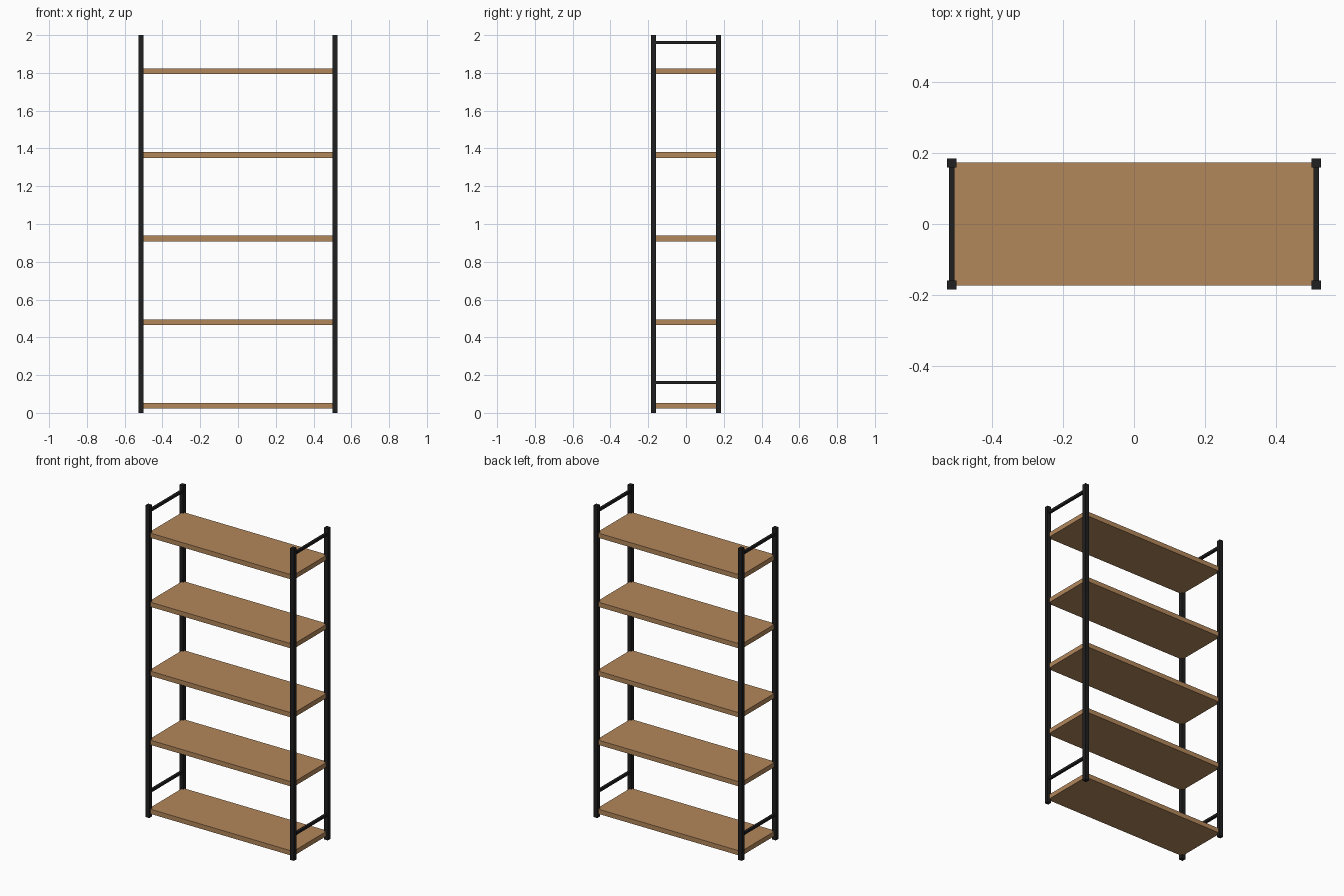
import bpy

default = bpy.data.objects.get("Cube")
if default:
    bpy.data.objects.remove(default, do_unlink=True)


def material(name, colour):
    mat = bpy.data.materials.new(name)
    mat.use_nodes = True
    mat.diffuse_color = (*colour, 1)
    mat.node_tree.nodes["Principled BSDF"].inputs["Base Color"].default_value = (*colour, 1)
    return mat


def box(name, centre, size, mat):
    bpy.ops.mesh.primitive_cube_add(size=1, location=centre)
    obj = bpy.context.object
    obj.name = name
    obj.scale = size
    bpy.ops.object.transform_apply(location=False, rotation=False, scale=True)
    obj.data.materials.append(mat)
    return obj


wood = material("oak wood", (0.45, 0.242, 0.105))
metal = material("black metal", (0.014, 0.014, 0.014))

POST_X, POST_Y, HEIGHT = 0.513, 0.172, 2.0
POST, BAR, BOARD = 0.026, 0.016, 0.030

# Four upright posts and the cross bars joining each end pair
for side, sx in (("left", 1), ("right", -1)):
    for end, sy in (("front", -1), ("back", 1)):
        box(f"{end}_{side}_post", (sx * POST_X, sy * POST_Y, HEIGHT / 2),
            (POST, POST, HEIGHT), metal)
    for level, z in (("lower", 0.16), ("upper", 1.96)):
        box(f"{level}_{side}_bar", (sx * POST_X, 0, z),
            (BAR, 2 * POST_Y, BAR), metal)

# Evenly spaced shelf boards
for i in range(5):
    box(f"shelf_{i + 1}", (0, 0, 0.038 + i * 0.4425),
        (2 * POST_X, 2 * POST_Y + 0.003, BOARD), wood)
